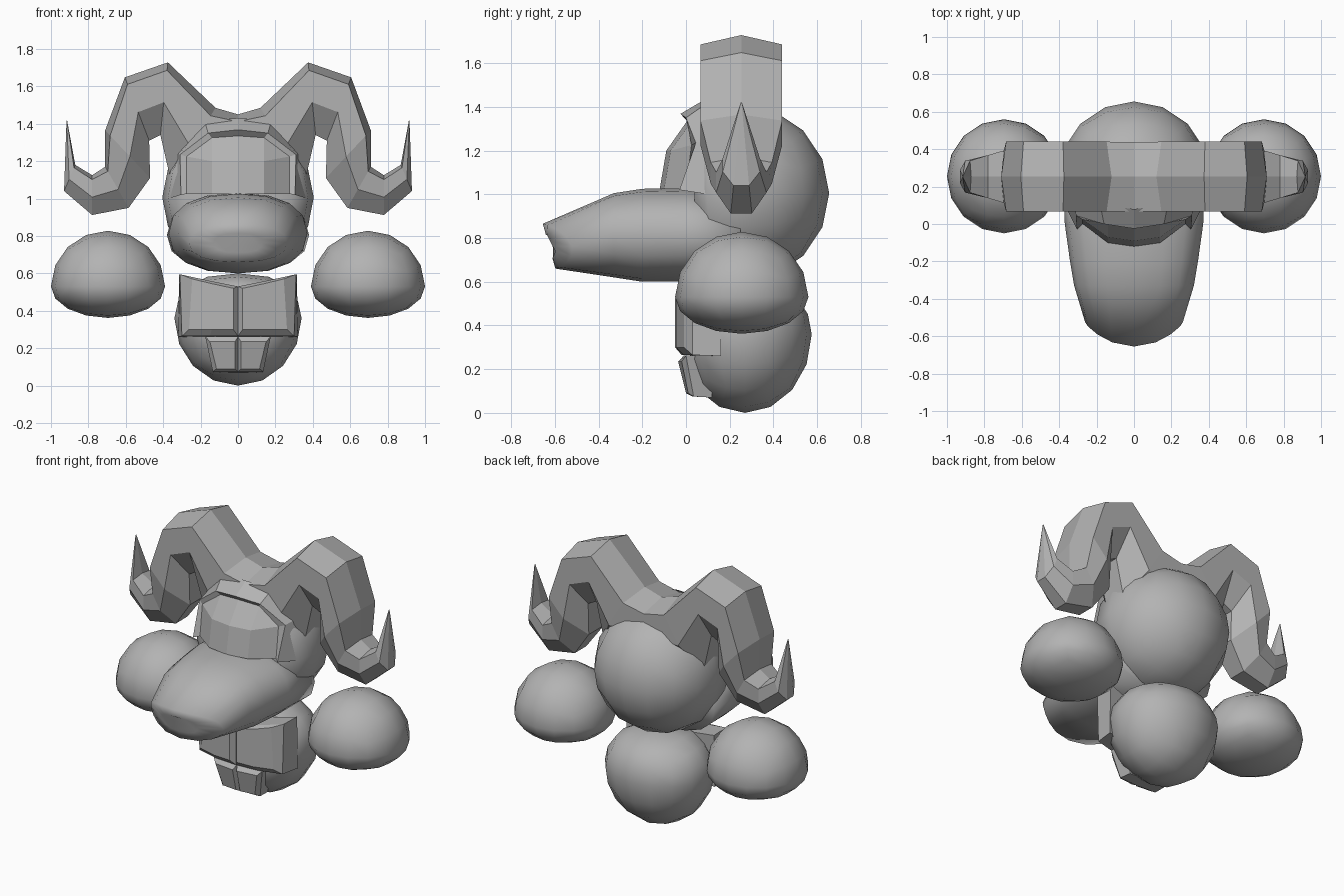
import bpy, bmesh, math
from mathutils import Vector

if "Cube" in bpy.data.objects:
    bpy.data.objects.remove(bpy.data.objects["Cube"])

grey = bpy.data.materials.new("clay grey")
grey.diffuse_color = (0.45, 0.45, 0.45, 1)
grey.use_nodes = True
grey.node_tree.nodes["Principled BSDF"].inputs["Base Color"].default_value = grey.diffuse_color


def finish(name, bm, smooth=False, mirror=False, face_front=False):
    bmesh.ops.recalc_face_normals(bm, faces=bm.faces[:])
    if face_front and sum(f.normal.y * f.calc_area() for f in bm.faces) > 0:
        bmesh.ops.reverse_faces(bm, faces=bm.faces[:])
    for f in bm.faces:
        f.smooth = smooth
    me = bpy.data.meshes.new(name)
    bm.to_mesh(me)
    bm.free()
    me.materials.append(grey)
    ob = bpy.data.objects.new(name, me)
    bpy.context.collection.objects.link(ob)
    if mirror:
        ob.modifiers.new("mirror", 'MIRROR').use_axis[0] = True
    return ob


def ball(name, centre, rad, up, down, mirror=False, front=None, power=1.0):
    """Rounded cube-sphere with separate upper and lower heights."""
    bm = bmesh.new()
    bmesh.ops.create_cube(bm, size=2)
    bmesh.ops.subdivide_edges(bm, edges=bm.edges[:], cuts=3, use_grid_fill=True)
    for v in bm.verts:
        d = Vector([math.tan(c * math.pi / 4) for c in v.co]).normalized()
        if d.z > 0:
            # power below one keeps the upper half wide, like shoulders
            flat = math.hypot(d.x, d.y)
            if flat > 1e-6:
                k = flat ** power / flat
                d.x *= k
                d.y *= k
        v.co = (centre[0] + d.x * rad[0], centre[1] + d.y * rad[1],
                centre[2] + d.z * (up if d.z > 0 else down))
        if front is not None:
            v.co.y = max(v.co.y, front)
    return finish(name, bm, True, mirror)


def loft(name, rings, smooth=False, mirror=False):
    bm = bmesh.new()
    rows = [[bm.verts.new(p) for p in r] for r in rings]
    n = len(rows[0])
    for a, b in zip(rows, rows[1:]):
        for i in range(n):
            j = (i + 1) % n
            bm.faces.new((a[i], a[j], b[j], b[i]))
    bm.faces.new(rows[0])
    bm.faces.new(rows[-1])
    return finish(name, bm, smooth, mirror)


# Head, body and floating hands
ball("head", (0, 0.25, 1.005), (0.405, 0.405), 0.405, 0.405, front=0.04)
ball("body", (0, 0.27, 0.36), (0.34, 0.305), 0.24, 0.36, front=0.02, power=0.75)
ball("hand", (0.695, 0.255, 0.53), (0.305, 0.305), 0.298, 0.168, mirror=True)

# Snout: rounded rings ending in a slanted, bowed nose
rings = []
for y, hw, lo, hi in [(0.25, 0.38, 0.61, 1.0), (0.0, 0.37, 0.60, 1.03),
                      (-0.2, 0.342, 0.60, 1.025), (-0.33, 0.32, 0.62, 1.005),
                      (None, 0.262, 0.66, 0.865), (None, 0.13, 0.71, 0.815)]:
    ring = []
    for i in range(16):
        a = i * math.pi / 8
        c, s = math.cos(a), math.sin(a)
        x = hw * math.copysign(abs(c) ** 0.85, c)
        z = (lo + hi) / 2 + (hi - lo) / 2 * math.copysign(abs(s) ** 0.85, s)
        yy = y if y is not None else -0.655 + 1.5 * x * x + 0.28 * (0.865 - z)
        ring.append((x, yy, z))
    rings.append(ring)
loft("snout", rings, smooth=True)

# Horns: ridged section swept along outer and inner outlines to a point
path = [((0, 1.45), (0, 1.1), 0.185), ((0.12, 1.485), (0.36, 1.1), 0.187),
        ((0.375, 1.728), (0.415, 1.34), 0.187), ((0.605, 1.648), (0.475, 1.31), 0.187),
        ((0.71, 1.365), (0.47, 1.11), 0.187), ((0.71, 1.17), (0.585, 0.95), 0.14),
        ((0.78, 1.125), (0.78, 0.912), 0.115), ((0.87, 1.18), (0.93, 1.04), 0.085),
        ((0.914, 1.42), (0.917, 1.415), 0.003)]
section = [(0, 0), (0.11, 1), (0.55, 1), (1, 0.42), (1, -0.42), (0.55, -1), (0.11, -1)]
loft("horn", [[(a[0] + (b[0] - a[0]) * t, 0.253 + w * s, a[1] + (b[1] - a[1]) * t)
               for t, s in section] for a, b, w in path], mirror=True)

# Visor: bulging eye plate, raised rim and forehead running back into the head
bm = bmesh.new()
P = [[bm.verts.new(p) for p in row] for row in (
    [(0, -0.12, 1.025), (0.14, -0.10, 1.025), (0.275, 0.0, 1.025)],
    [(0, -0.09, 1.2), (0.14, -0.07, 1.2), (0.275, 0.025, 1.225)],
    [(0, 0.005, 1.335), (0.14, 0.02, 1.325)])]
for q in ((P[0][0], P[0][1], P[1][1], P[1][0]), (P[0][1], P[0][2], P[1][2], P[1][1]),
          (P[1][0], P[1][1], P[2][1], P[2][0]), (P[1][1], P[1][2], P[2][1])):
    bm.faces.new(q)
inner = [P[0][2], P[1][2], P[2][1], P[2][0]]
rim = [bm.verts.new(p) for p in ((0.305, -0.03, 1.02), (0.31, 0.045, 1.235),
                                 (0.16, 0.0, 1.35), (0, -0.025, 1.368))]
back = [bm.verts.new(p) for p in ((0.37, 0.10, 1.0), (0.325, 0.15, 1.245),
                                  (0.18, 0.10, 1.42), (0, 0.08, 1.43))]
for a, b in ((inner, rim), (rim, back)):
    for i in range(3):
        bm.faces.new((a[i], a[i + 1], b[i + 1], b[i]))
finish("visor", bm, mirror=True, face_front=True)

# Chest and belly plates, bevelled from a wide back to a smaller front
loft("chest_plate", [
    [(0, 0.12, 0.26), (0.15, 0.13, 0.26), (0.32, 0.16, 0.26),
     (0.315, 0.16, 0.595), (0.15, 0.13, 0.56), (0, 0.12, 0.53)],
    [(0, -0.02, 0.265), (0.15, -0.01, 0.265), (0.30, 0.03, 0.265),
     (0.31, 0.03, 0.595), (0.15, -0.01, 0.56), (0, -0.02, 0.53)],
    [(0.025, -0.05, 0.30), (0.14, -0.045, 0.30), (0.262, -0.01, 0.30),
     (0.245, -0.01, 0.57), (0.14, -0.045, 0.545), (0.025, -0.05, 0.52)]], mirror=True)
loft("belly_plate", [
    [(0, 0.12, 0.07), (0.13, 0.12, 0.07), (0.175, 0.12, 0.265), (0, 0.12, 0.265)],
    [(0, 0.03, 0.075), (0.135, 0.035, 0.075), (0.175, 0.0, 0.262), (0, -0.01, 0.262)],
    [(0.015, 0.0, 0.09), (0.115, 0.01, 0.09), (0.15, -0.02, 0.235), (0.015, -0.036, 0.235)]],
    mirror=True)
